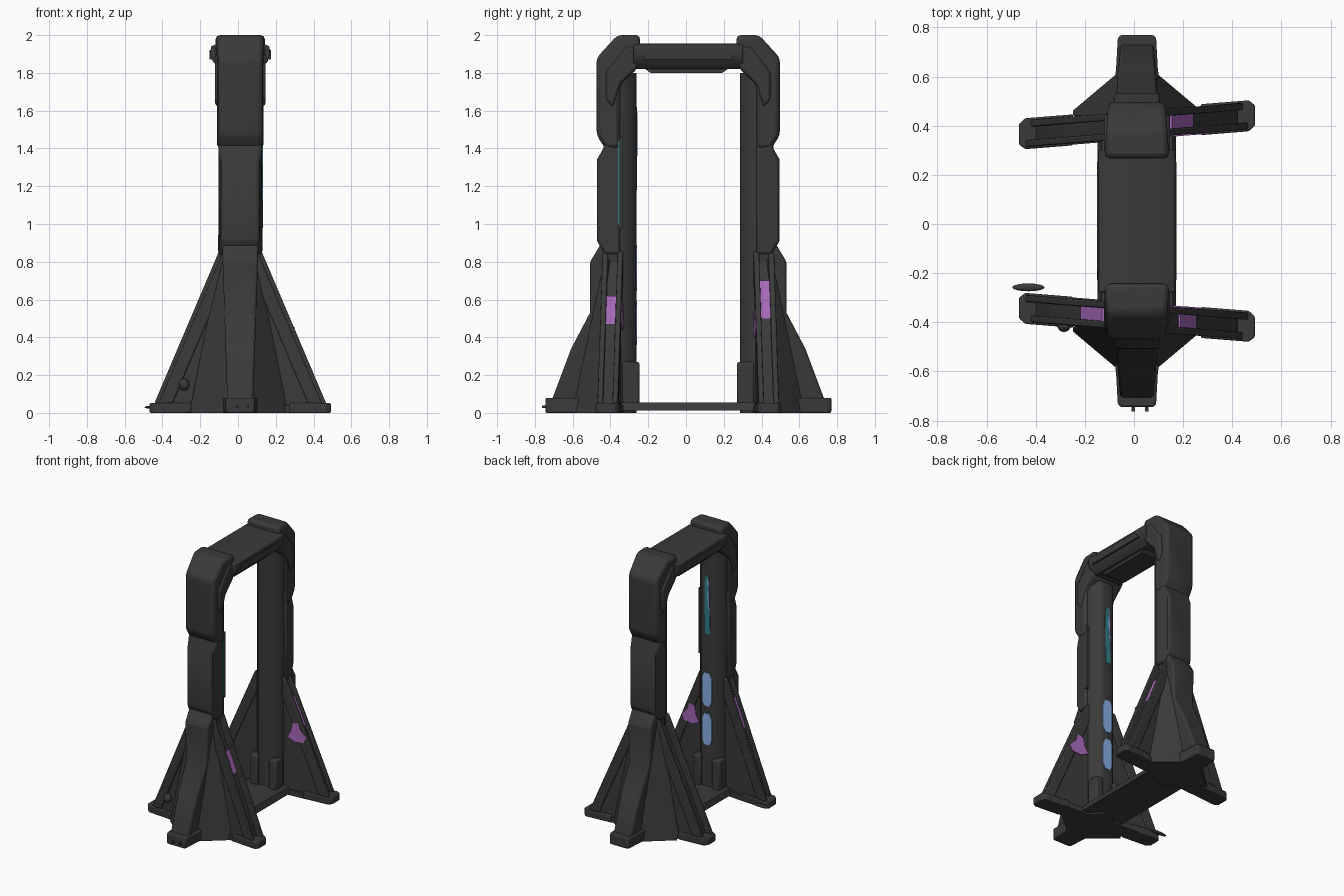
import bpy, bmesh
from mathutils import Vector

cube = bpy.data.objects.get("Cube")
if cube:
    bpy.data.objects.remove(cube, do_unlink=True)

C = 0.012  # shared centre offset of the gate


def material(name, rgb):
    m = bpy.data.materials.new(name)
    m.use_nodes = True
    m.diffuse_color = (*rgb, 1)
    m.node_tree.nodes["Principled BSDF"].inputs["Base Color"].default_value = (*rgb, 1)
    return m


GREY = material("dark grey metal", (0.042, 0.042, 0.042))
PURPLE = material("purple paint", (0.38, 0.14, 0.48))
BLUE = material("light blue light", (0.29, 0.51, 0.95))
TEAL = material("teal light", (0.03, 0.22, 0.25))


def finish(name, bm, mat, bevel=0.0):
    bmesh.ops.recalc_face_normals(bm, faces=bm.faces)
    me = bpy.data.meshes.new(name)
    bm.to_mesh(me)
    bm.free()
    me.materials.append(mat)
    ob = bpy.data.objects.new(name, me)
    bpy.context.collection.objects.link(ob)
    if bevel:
        b = ob.modifiers.new("bevel", "BEVEL")
        b.width, b.segments, b.limit_method = bevel, 2, "ANGLE"
    bpy.ops.object.select_all(action="DESELECT")
    ob.select_set(True)
    bpy.context.view_layer.objects.active = ob
    bpy.ops.object.shade_smooth_by_angle(angle=0.6)
    return ob


def prism(name, pts, axis, lo, hi, mat=GREY, bevel=0.0, warp=None):
    """Extrude a 2D outline along one axis, then optionally move each point."""
    bm = bmesh.new()
    rings = []
    for d in (lo, hi):
        ring = []
        for a, b in pts:
            p = {"X": (d, a, b), "Y": (a, d, b), "Z": (a, b, d)}[axis]
            p = Vector(warp(*p) if warp else p)
            ring.append(bm.verts.new(p + Vector((C, C, 0))))
        rings.append(ring)
    n = len(pts)
    for r in rings:
        bm.faces.new(r)
    for i in range(n):
        j = (i + 1) % n
        bm.faces.new((rings[0][i], rings[0][j], rings[1][j], rings[1][i]))
    return finish(name, bm, mat, bevel)


def hull(name, pts, mat=GREY):
    bm = bmesh.new()
    for p in pts:
        bm.verts.new(Vector(p) + Vector((C, C, 0)))
    bmesh.ops.convex_hull(bm, input=bm.verts)
    return finish(name, bm, mat)


def box(name, x, y, z, mat=GREY, bevel=0.0):
    return prism(name, [(x[0], y[0]), (x[1], y[0]), (x[1], y[1]), (x[0], y[1])],
                 "Z", z[0], z[1], mat, bevel)


def ball(name, centre, size):
    bm = bmesh.new()
    bmesh.ops.create_uvsphere(bm, u_segments=16, v_segments=8, radius=1)
    for v in bm.verts:
        v.co = Vector([c + s * k for c, s, k in zip(centre, size, v.co)])
    return finish(name, bm, GREY)


# Outlines in (distance from centre, height)
CAP = [(.44, 1.4), (.485, 1.47), (.485, 1.88), (.375, 2), (.255, 2), (.255, 1.93),
       (.27, 1.82), (.36, 1.74), (.36, 1.4)]
ELBOW = [(.27, 1.94), (.33, 1.94), (.435, 1.8), (.435, 1.66), (.4, 1.62), (.36, 1.74), (.27, 1.83)]
COLUMN = [(.36, .84), (.44, .84), (.484, .91), (.484, 1.34), (.45, 1.4), (.45, 1.5), (.36, 1.5)]
FIN = [(.36, .9), (.46, .9), (.52, .8), (.52, .53), (.62, .34), (.725, .06), (.725, 0), (.36, 0)]
LEG = [(.05, .83), (.082, .82), (.272, .38), (.41, .06), (.41, 0), (.05, 0)]
RAIL = [(.06, .87), (.115, .85), (.315, .38), (.455, .05), (.38, .05), (.25, .36), (.06, .8)]
PAD = [(.26, -.063), (.455, -.063), (.48, -.042), (.48, .042), (.455, .063), (.26, .063)]
PATCH = [(.11, .47), (.17, .44), (.24, .45), (.26, .49), (.21, .54), (.2, .59), (.15, .58), (.14, .52)]

for s, side in ((-1, "front"), (1, "back")):
    def flip(x, y, z):
        return (x, s * y, z)

    def taper(x, y, z):  # fin narrows towards the ground
        return (x * (.7 + .35 * z), s * y, z)

    def narrow(x, y, z):  # cap narrows towards its outer face
        return (x * (1.1 - .55 * (y - .25)), s * y, z)

    def slim(x, y, z):  # column narrows only near its outer face
        return (x * (1 - 3.5 * max(0, y - .435)), s * y, z)

    def skew(x, y, z):  # side legs run slightly askew
        return (x, s * (y + .392 + .08 * x), z)

    # Column, cap and the elbow that joins the beam
    prism(side + "_column", COLUMN, "X", -.117, .117, bevel=.014, warp=slim)
    prism(side + "_cap", CAP, "X", -.12, .12, bevel=.022, warp=narrow)
    prism(side + "_elbow", ELBOW, "X", -.134, .134, bevel=.012, warp=flip)
    prism(side + "_inner_rail", [(-.105, .37), (-.1, .335), (-.055, .282), (-.03, .275), (.03, .275),
          (.055, .282), (.1, .335), (.105, .37)], "Z", 0, 1.8, warp=flip)

    # Outer fin and foot
    prism(side + "_fin", FIN, "X", -.095, .095, bevel=.012, warp=taper)
    prism(side + "_foot", [(-.1, .5), (-.085, .62), (-.078, .745), (-.068, .757), (.068, .757),
          (.078, .745), (.085, .62), (.1, .5)], "Z", 0, .08, bevel=.008, warp=flip)

    # Side legs with a raised inner edge, pads and web panels
    for m, hand in ((-1, "right"), (1, "left")):
        name = side + "_" + hand

        def mirror(pts, dx=0):
            return [(m * (a + dx), b) for a, b in pts]

        prism(name + "_leg", mirror(LEG), "Y", -.045, .045, warp=skew)
        prism(name + "_inner_leg_rail", mirror(RAIL), "Y", -.055, -.026, bevel=.006, warp=skew)
        prism(name + "_outer_leg_rail", mirror(RAIL, -.022), "Y", .026, .055, bevel=.006, warp=skew)
        prism(name + "_pad", mirror(PAD), "Z", 0, .052, bevel=.006, warp=skew)
        prism(name + "_leg_sill", mirror([(.05, 0), (.3, 0), (.3, .04), (.05, .04)]),
              "Y", -.06, .055, warp=skew)
        hull(name + "_web", [flip(m * x, y, z) for x, y, z in (
            (.26, .45, 0), (.26, .43, .05), (.07, .61, 0), (.07, .6, .05), (.05, .38, 0),
            (.11, .425, .8), (.06, .475, .8), (.05, .4, .85))])
        box(name + "_base_block", (m * .045, m * .11), (s * .258, s * .35), (.02, .27), bevel=.012)

    # Purple paint on the inner face of the left leg
    shift, drop = (.03, .04) if s > 0 else (0, 0)
    prism(side + "_face_paint", [(x + shift, z - drop) for x, z in PATCH],
          "Y", -.06, -.054, PURPLE, warp=skew)

    # Purple paint in the sunken edge of the legs
    spots = [(1, .5, .7)] if s > 0 else [(1, .47, .62), (-1, .5, .7)]
    for m, z0, z1 in spots:
        edge = [(.083 + (.82 - z) * .432, z) for z in (z0, z1)]
        outline = edge + [(x + .008, z) for x, z in reversed(edge)]
        prism(side + "_edge_paint", [(m * x, z) for x, z in outline],
              "Y", -.027, .027, PURPLE, warp=skew)

# Top beam with hanging underside
half = [(.105, 1.82), (.145, 1.86), (.158, 1.9), (.155, 1.94), (.12, 1.955)]
prism("top_beam", half + [(-x, z) for x, z in reversed(half)], "Y", -.29, .29, bevel=.006)
prism("beam_underside", [(-.27, 1.85), (-.2, 1.8), (.18, 1.8), (.25, 1.85)], "X", -.085, .085)
for m in (-1, 1):
    prism("beam_side_panel", [(-.24, 1.87), (-.2, 1.92), (.2, 1.92), (.24, 1.87)],
          "X", m * .13, m * .162)

# Floor deck
prism("floor_deck", [(-.16, .012), (.16, .012), (.145, .055), (-.145, .055)], "Y", -.36, .36)

# Lights on the inside of the front column
for z, h in ((.36, .23), (.645, .245)):
    prism("blue_light", [(-.02, z), (.02, z), (.04, z + .04), (.04, z + h - .04), (.02, z + h),
          (-.02, z + h), (-.04, z + h - .04), (-.04, z + .04)], "Y", -.28, -.272, BLUE)
prism("teal_light", [(-.025, 1.18), (.015, 1.18), (.02, 1.55), (.005, 1.62), (-.015, 1.6)],
      "Y", -.28, -.272, TEAL)
prism("blue_sliver", [(-.022, 1.36), (-.01, 1.38), (-.004, 1.58), (-.014, 1.59)],
      "Y", -.273, -.27, BLUE)

# Forward-facing light strip on a narrow flange beside the front column
box("light_flange", (.1, .121), (-.368, -.345), (.98, 1.46))
box("teal_edge_light", (.112, .121), (-.371, -.368), (1, 1.44), TEAL)

# Small fittings
ball("floor_disc", (-.43, -.258, .03), (.066, .016, .01))
ball("leg_knob", (-.285, -.412, .15), (.028, .028, .032))
for x in (-.015, .04):
    box("foot_pin", (x - .007, x + .007), (-.775, -.74), (.025, .04))
